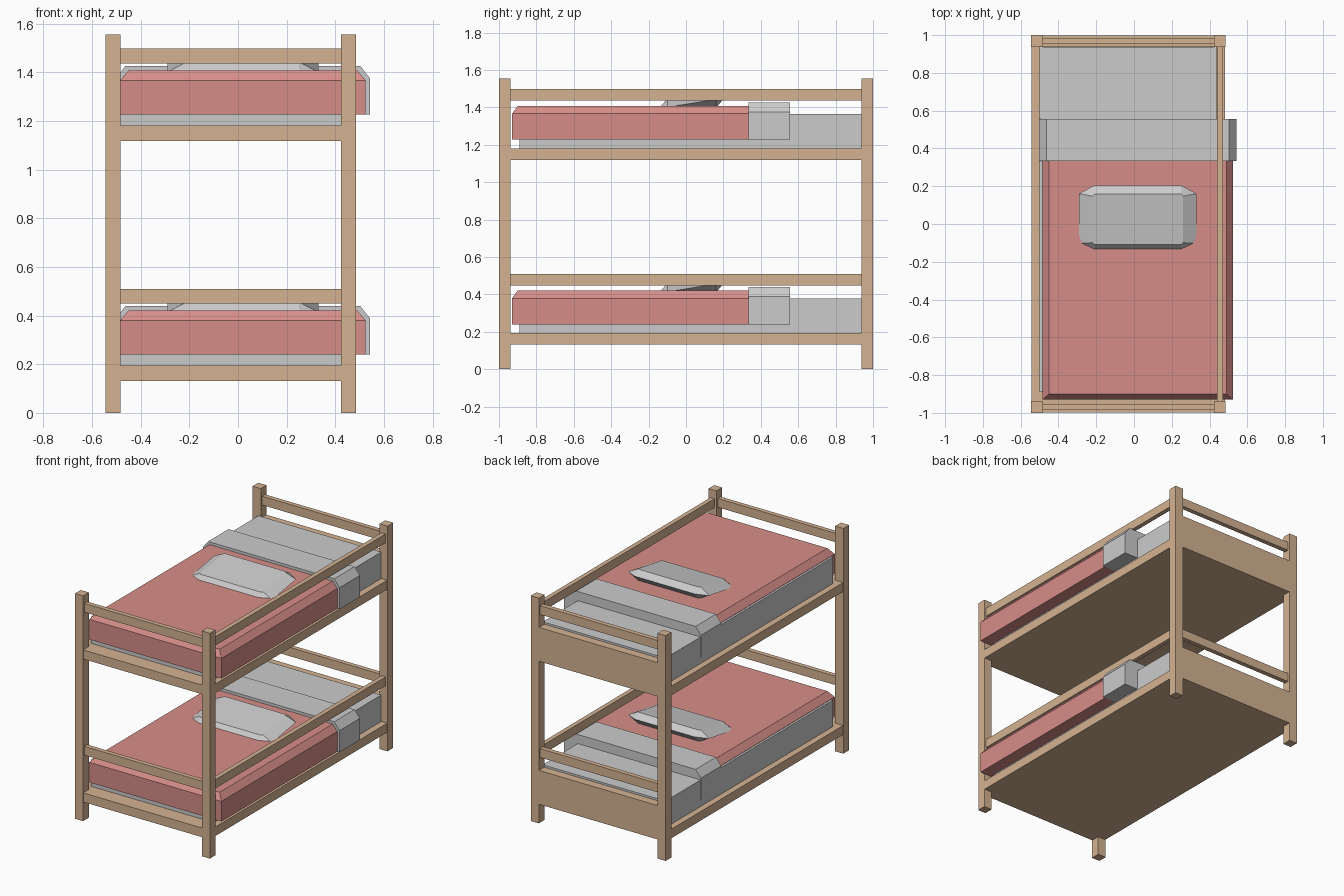
import bpy, bmesh
from math import radians
from mathutils import Matrix

if "Cube" in bpy.data.objects:
    bpy.data.objects.remove(bpy.data.objects["Cube"])


def material(name, rgb):
    m = bpy.data.materials.new(name)
    m.diffuse_color = (*rgb, 1)
    m.use_nodes = True
    m.node_tree.nodes["Principled BSDF"].inputs["Base Color"].default_value = m.diffuse_color
    return m


WOOD = material("wood", (0.66, 0.45, 0.29))
RED = material("red_cloth", (0.68, 0.27, 0.25))


def loft(name, rings, mat=None, matrix=None):
    """Closed solid through equal-length rings of points, bottom to top."""
    bm = bmesh.new()
    loops = [[bm.verts.new(p) for p in ring] for ring in rings]
    n = len(loops[0])
    for a, b in zip(loops, loops[1:]):
        for i in range(n):
            j = (i + 1) % n
            bm.faces.new((a[i], a[j], b[j], b[i]))
    bm.faces.new(loops[0][::-1])
    bm.faces.new(loops[-1])
    bmesh.ops.recalc_face_normals(bm, faces=bm.faces)
    if matrix:
        bm.transform(matrix)
    me = bpy.data.meshes.new(name)
    bm.to_mesh(me)
    bm.free()
    ob = bpy.data.objects.new(name, me)
    bpy.context.collection.objects.link(ob)
    if mat:
        me.materials.append(mat)
    return ob


def rect(x0, x1, y0, y1, z):
    return [(x0, y0, z), (x1, y0, z), (x1, y1, z), (x0, y1, z)]


def box(name, x, y, z, mat=None):
    return loft(name, [rect(*x, *y, z[0]), rect(*x, *y, z[1])], mat)


def octagon(hx, hy, cx, cy, z):
    return [(hx, cy - hy, z), (hx, hy - cy, z), (hx - cx, hy, z), (cx - hx, hy, z),
            (-hx, hy - cy, z), (-hx, cy - hy, z), (cx - hx, -hy, z), (hx - cx, -hy, z)]


# Corner posts
for sx, x in (("left", (-0.545, -0.483)), ("right", (0.424, 0.485))):
    for sy, y in (("front", (-1, -0.938)), ("back", (0.938, 1))):
        box(f"{sy}_{sx}_post", x, y, (0, 1.555), WOOD)

for level, h in (("lower", 0), ("upper", 0.987)):
    # Platform, with its corners notched around the posts
    outline = [(-0.483, -0.998), (0.424, -0.998), (0.424, -0.938), (0.483, -0.938),
               (0.483, 0.938), (0.424, 0.938), (0.424, 0.998), (-0.483, 0.998),
               (-0.483, 0.938), (-0.543, 0.938), (-0.543, -0.938), (-0.483, -0.938)]
    loft(level + "_platform", [[(x, y, z + h) for x, y in outline] for z in (0.131, 0.194)], WOOD)

    # Headboard panel and guard rails (left side stays open)
    box(level + "_headboard", (-0.483, 0.424), (0.94, 0.998), (0.194 + h, 0.365 + h), WOOD)
    rail = (0.449 + h, 0.51 + h)
    box(level + "_front_rail", (-0.483, 0.424), (-0.985, -0.953), rail, WOOD)
    box(level + "_back_rail", (-0.483, 0.424), (0.953, 0.985), rail, WOOD)
    box(level + "_side_rail", (0.439, 0.47), (-0.938, 0.938), rail, WOOD)

    # Mattress
    box(level + "_mattress", (-0.5, 0.438), (-0.89, 0.937), (0.194 + h, 0.377 + h))

    # Blanket with chamfered top on front and sides
    loft(level + "_blanket", [rect(-0.485, 0.525, -0.93, 0.335, 0.24 + h),
                              rect(-0.485, 0.525, -0.93, 0.335, 0.379 + h),
                              rect(-0.45, 0.49, -0.9, 0.335, 0.421 + h)], RED)

    # Turned-back sheet
    loft(level + "_sheet_fold", [rect(-0.502, 0.542, 0.333, 0.555, 0.24 + h),
                                 rect(-0.502, 0.542, 0.333, 0.555, 0.389 + h),
                                 rect(-0.462, 0.502, 0.333, 0.555, 0.44 + h)])

    # Tilted pillow
    place = Matrix.Translation((0.02, 0.03, 0.435 + h)) @ Matrix.Rotation(radians(9), 4, 'X')
    loft(level + "_pillow", [octagon(0.24, 0.135, 0.01, 0.01, -0.036),
                             octagon(0.31, 0.177, 0.08, 0.045, 0),
                             octagon(0.24, 0.135, 0.01, 0.01, 0.036)], None, place)
